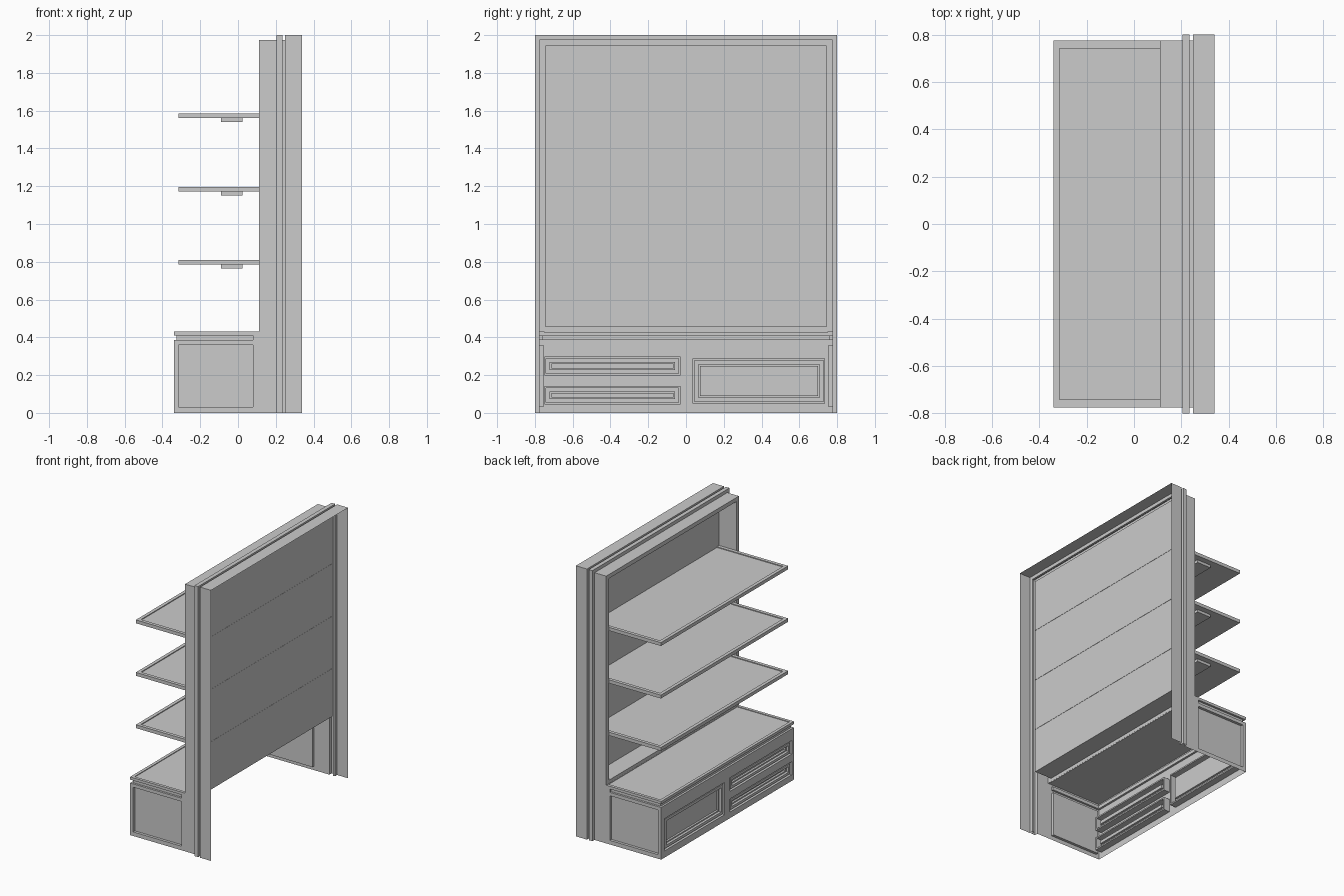
import bpy, bmesh

if "Cube" in bpy.data.objects:
    bpy.data.objects.remove(bpy.data.objects["Cube"])


def make(name, lines, closed=True, cap_first=False, cap_last=False, quads=()):
    """Skin successive rings (or open lines) of points; optional extra quads."""
    bm = bmesh.new()
    rows = [[bm.verts.new(p) for p in line] for line in lines]
    for a, b in zip(rows, rows[1:]):
        n = len(a)
        for i in range(n if closed else n - 1):
            j = (i + 1) % n
            bm.faces.new((a[i], a[j], b[j], b[i]))
    if cap_first:
        bm.faces.new(rows[0])
    if cap_last:
        bm.faces.new(rows[-1])
    for q in quads:
        bm.faces.new([bm.verts.new(p) for p in q])
    bmesh.ops.remove_doubles(bm, verts=bm.verts, dist=1e-5)
    bmesh.ops.recalc_face_normals(bm, faces=bm.faces)
    me = bpy.data.meshes.new(name)
    bm.to_mesh(me)
    bm.free()
    ob = bpy.data.objects.new(name, me)
    bpy.context.collection.objects.link(ob)
    return ob


def rect(axis, c, a0, a1, b0, b1):
    """Rectangle in the plane axis = c."""
    pts = []
    for a, b in ((a0, b0), (a1, b0), (a1, b1), (a0, b1)):
        p = [a, b]
        p.insert(axis, c)
        pts.append(tuple(p))
    return pts


def holed(axis, c, a0, a1, b0, b1, h0, h1, holes):
    """Flat panel as quads, leaving a column of rectangular holes open."""
    quads = [rect(axis, c, a0, h0, b0, b1), rect(axis, c, h1, a1, b0, b1)]
    z = b0
    for lo, hi in list(holes) + [(b1, b1)]:
        quads.append(rect(axis, c, h0, h1, z, lo))
        z = hi
    return quads


def inset_rings(axis, c, sign, a0, a1, b0, b1, steps):
    return [rect(axis, c + sign * d, a0 + i, a1 - i, b0 + i, b1 - i) for i, d in steps]


FX, BX, SY = -0.34, 0.11, 0.775   # cabinet front, frame front, cabinet half width

# outer portal: moulding profile (x, inset) carried up one side, across and down
profile = [(0.34, 0), (0.25, 0), (0.25, 0.025), (0.235, 0.025), (0.235, 0),
           (0.205, 0), (0.205, 0.025), (BX, 0.025)]
make("portal_frame",
     [[(x, -0.8 + d, 0), (x, -0.8 + d, 2 - d), (x, 0.8 - d, 2 - d), (x, 0.8 - d, 0)]
      for x, d in profile], closed=False)

# front face of the frame, inner lining and back panel
make("back_panel",
     [rect(0, BX, -SY, SY, 0.43, 1.975),
      rect(0, BX, -0.745, 0.745, 0.455, 1.945),
      rect(0, 0.25, -0.745, 0.745, 0.455, 1.945)], cap_last=True)

# shelves with a bordered top and a strip below
for n, z in enumerate((0.81, 1.197, 1.585)):
    def outline(i, h, k=0.0):
        return rect(2, z + h, -0.315 + i, 0.252 - k, -0.743 + i, 0.743 - i)
    make(f"shelf_{n + 1}",
         [outline(0, -0.025), outline(0, 0), outline(0.025, 0, 0.001),
          outline(0.025, -0.006, 0.001), outline(0.05, -0.006, 0.002)],
         cap_first=True, cap_last=True)
    make(f"shelf_strip_{n + 1}",
         [rect(2, z - h, -0.09, 0.025, -0.7, 0.7) for h in (0.025, 0.045)],
         cap_first=True, cap_last=True)

# cabinet top with a shallow border, plus the grooved band below its edge
make("cabinet_top",
     [rect(2, z, FX + i, BX - k, -SY + i, SY - i)
      for i, k, z in ((0, 0, 0.43), (0.022, 0.001, 0.43),
                      (0.022, 0.001, 0.425), (0.03, 0.002, 0.425))], cap_last=True)
band = [(0.385, 0), (0.385, 0.015), (0.41, 0.015), (0.41, 0), (0.43, 0)]
make("cabinet_band",
     [[(0.08, -SY + d, z), (FX + d, -SY + d, z), (FX + d, SY - d, z), (0.08, SY - d, z)]
      for z, d in band], closed=False,
     quads=[[(0.08, s * (SY - d), z) for z, d in band[:4]] for s in (-1, 1)])

# cabinet ends with recessed panels
for s, side in ((-1, "right"), (1, "left")):
    make(f"cabinet_end_{side}",
         inset_rings(1, s * SY, -s, -0.315, 0.08, 0.03, 0.36,
                     [(0, 0), (0, 0.02)]), cap_last=True,
         quads=holed(1, s * SY, FX, 0.0801, 0, 0.385, -0.315, 0.08, [(0.03, 0.36)])
         + [rect(1, s * SY, 0.08, BX, 0, 0.43)])

# cabinet front with openings for the drawers and the door
SMALL = [(0.045, 0.142), (0.198, 0.298)]
DOOR = [(0.05, 0.288)]
make("cabinet_front", [],
     quads=holed(0, FX, -SY, 0, 0, 0.385, -0.75, -0.03, SMALL)
     + holed(0, FX, 0, SY, 0, 0.385, 0.035, 0.737, DOOR))

# drawer and door fronts: shadow gap, raised frame, recessed centre
fronts = [("drawer_lower", -0.75, -0.03, *SMALL[0], 0.028),
          ("drawer_upper", -0.75, -0.03, *SMALL[1], 0.028),
          ("door", 0.035, 0.737, *DOOR[0], 0.03)]
for name, y0, y1, z0, z1, w in fronts:
    steps = [(0, 0), (0, 0.05), (0.01, 0.05), (0.01, 0.006), (w, 0.006),
             (w, 0.025), (w + 0.009, 0.025), (w + 0.009, 0.04)]
    make(name, inset_rings(0, FX, 1, y0, y1, z0, z1, steps), cap_last=True)
